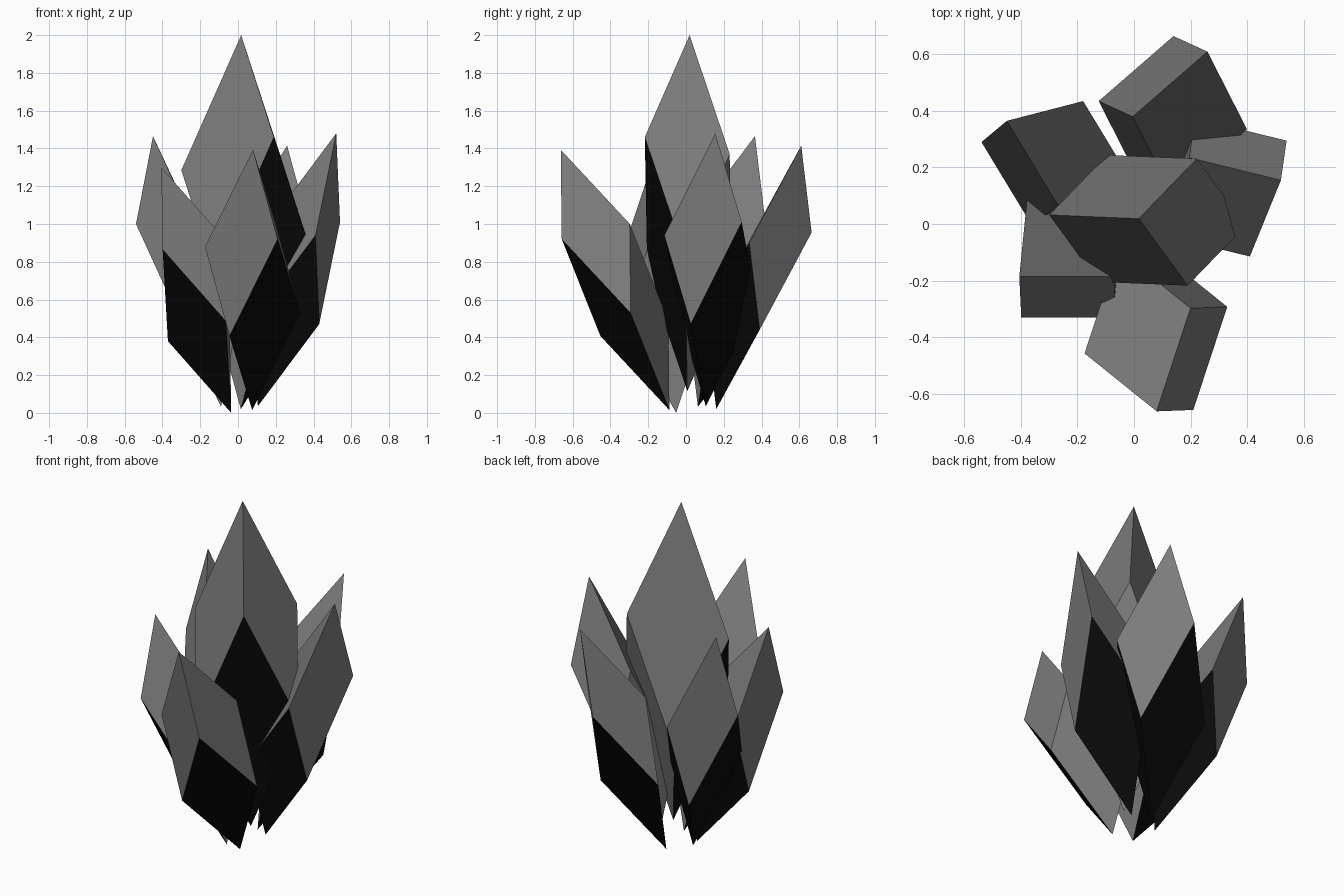
import bpy, bmesh
from mathutils import Matrix, Vector

if "Cube" in bpy.data.objects:
    bpy.data.objects.remove(bpy.data.objects["Cube"])


def material(name, value):
    mat = bpy.data.materials.new(name)
    mat.diffuse_color = (value, value, value, 1.0)
    mat.use_nodes = True
    mat.node_tree.nodes["Principled BSDF"].inputs["Base Color"].default_value = mat.diffuse_color
    return mat


# Grey crystal faces and black undersides
grey = material("dark_grey", 0.2)
black = material("black", 0.003)


def crystal(name, apex, long_edge, short_edge, mid_edge):
    """Skewed cube hanging from its tip along three edge directions."""
    bm = bmesh.new()
    bmesh.ops.create_cube(bm, size=1.0)
    # Lower faces at the ends of the long and short edges are black
    for face in bm.faces:
        centre = face.calc_center_median()
        face.material_index = 1 if max(centre.x, centre.y) > 0.4 else 0
    skew = Matrix((long_edge, short_edge, mid_edge)).transposed().to_4x4()
    place = Matrix.Translation(Vector(apex)) @ skew @ Matrix.Translation((0.5, 0.5, 0.5))
    bm.transform(place)
    bmesh.ops.recalc_face_normals(bm, faces=bm.faces)
    mesh = bpy.data.meshes.new(name)
    bm.to_mesh(mesh)
    bm.free()
    mesh.materials.append(grey)
    mesh.materials.append(black)
    obj = bpy.data.objects.new(name, mesh)
    bpy.context.collection.objects.link(obj)


# Tall centre crystal
crystal("centre_crystal", (0.017, 0.019, 2.0),
        (-0.317, 0.013, -0.715), (0.173, -0.237, -0.54), (0.205, 0.212, -0.63))

# Five shorter crystals leaning outwards
crystal("front_crystal", (0.08, -0.663, 1.393),
        (-0.255, 0.205, -0.513), (0.13, 0.005, -0.473), (0.12, 0.365, -0.392))
crystal("front_left_crystal", (-0.406, -0.186, 1.30),
        (0.028, 0.279, -0.485), (0.007, -0.145, -0.435), (0.335, 0.0, -0.38))
crystal("back_left_crystal", (-0.45, 0.365, 1.465),
        (0.27, 0.07, -0.575), (-0.09, -0.075, -0.465), (0.18, -0.297, -0.393))
crystal("back_crystal", (0.26, 0.61, 1.415),
        (0.14, -0.275, -0.515), (-0.12, 0.055, -0.46), (-0.265, -0.23, -0.42))
crystal("right_crystal", (0.52, 0.155, 1.48),
        (-0.11, -0.27, -0.54), (0.02, 0.14, -0.47), (-0.325, 0.08, -0.435))
